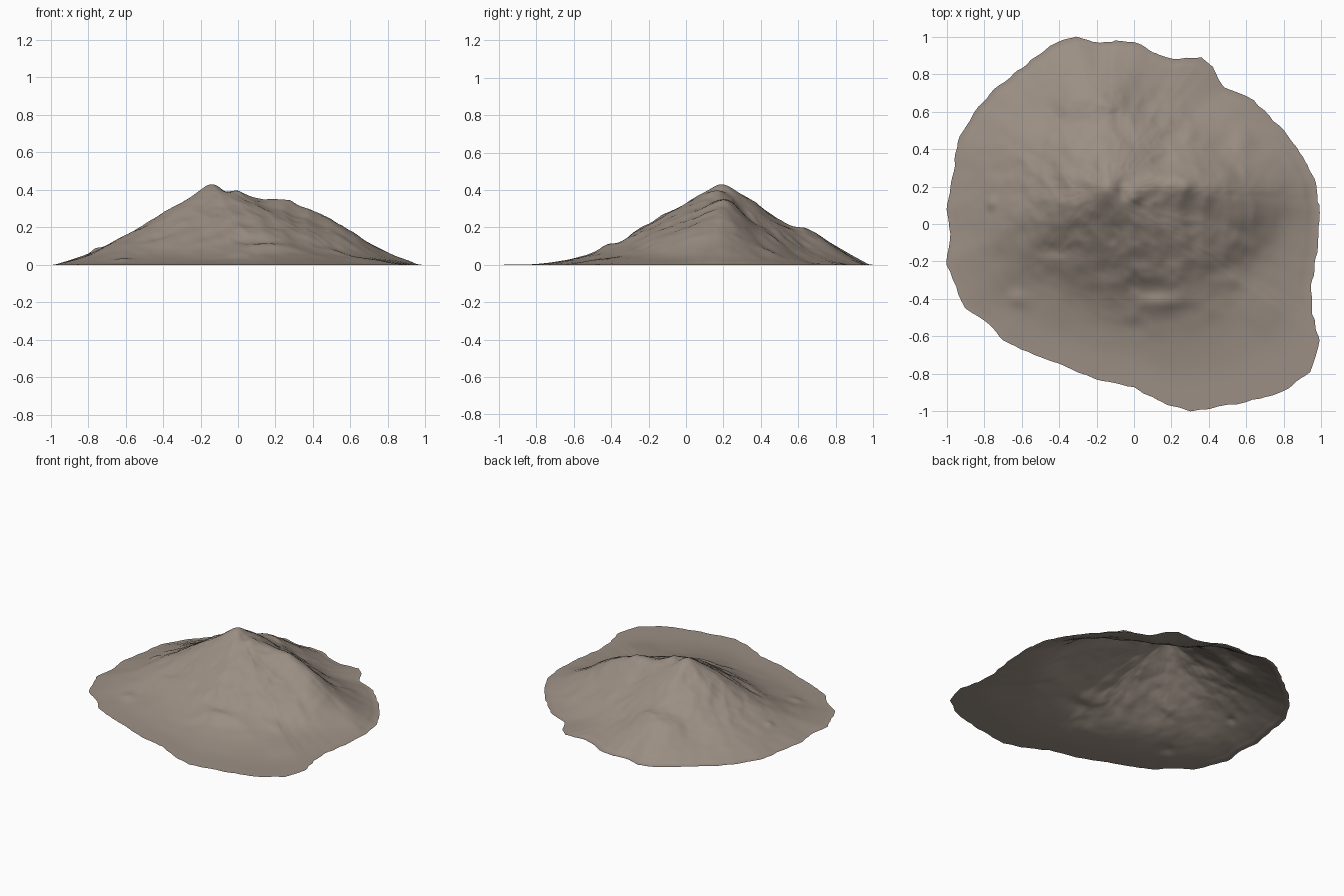
import bpy, bmesh, math
from mathutils import Vector, noise

if "Cube" in bpy.data.objects:
    bpy.data.objects.remove(bpy.data.objects["Cube"])

PEAK = Vector((-0.14, 0.19))

# Foot outline of the mountain, counter-clockwise from the east
OUTLINE = [(0.99, .1), (.97, .22), (.9, .36), (.8, .5), (.64, .66), (.48, .73), (.42, .84),
           (.36, .89), (.24, .88), (.12, .91), (0, .97), (-.1, .98), (-.2, .97), (-.31, 1),
           (-.45, .95), (-.6, .83), (-.72, .74), (-.85, .6), (-.94, .44), (-.97, .25),
           (-1, .08), (-.98, -.05), (-1, -.22), (-.9, -.45), (-.78, -.53), (-.7, -.62),
           (-.5, -.71), (-.2, -.83), (0, -.87), (.15, -.95), (.3, -1), (.6, -.95), (.8, -.89),
           (.94, -.79), (.99, -.62), (.95, -.48), (.95, -.3), (.98, -.15)]

# Slope profiles: direction from the peak (degrees), heights at 20, 40, 60, 80 % of the way out
SLOPES = [(0, .36, .33, .222, .09), (30, .33, .225, .12, .035), (60, .34, .225, .105, .03),
          (95, .345, .235, .18, .085), (130, .33, .225, .13, .055), (165, .33, .22, .13, .055),
          (203, .325, .215, .12, .045), (235, .31, .18, .07, .018), (270, .31, .18, .06, .01),
          (300, .31, .175, .058, .008), (320, .315, .185, .065, .01), (340, .335, .26, .155, .045)]

# Crags, knolls and gullies: x, y, height, radius along x, radius along y
BUMPS = [(-.14, .19, .02, .05, .06), (0, .15, .022, .035, .05), (.25, .20, .015, .06, .05),
         (-.07, .18, -.012, .025, .05), (.13, .17, -.015, .04, .05), (.15, -.42, .016, .12, .04),
         (.10, -.34, -.014, .12, .05), (-.76, .11, .013, .025, .03), (-.62, -.40, .012, .05, .04),
         (-.02, -.49, .01, .06, .04), (-.18, -.25, -.012, .08, .04), (-.42, -.14, -.015, .09, .04),
         (.50, -.30, .01, .07, .04), (.30, .46, .012, .04, .05), (.58, .45, .012, .05, .06)]


def catmull(a, b, c, d, t):
    return b + .5 * t * (c - a + t * (2 * a - 5 * b + 4 * c - d + t * (3 * (b - c) + d - a)))


def slope_profile(deg):
    """Blend the neighbouring slope profiles for a direction."""
    n = len(SLOPES)
    i = max(k for k in range(n) if SLOPES[k][0] <= deg)
    span = (SLOPES[(i + 1) % n][0] - SLOPES[i][0]) % 360
    t = (deg - SLOPES[i][0]) / span
    mid = [catmull(*(SLOPES[(i + k) % n][j] for k in (-1, 0, 1, 2)), t) for j in range(1, 5)]
    return [.41] + mid + [0]


def height(prof, t, x, y):
    p = [prof[1]] + prof + [0]          # mirrored start gives a rounded summit
    i = min(int(t * 5), 4)
    z = catmull(*p[i:i + 4], t * 5 - i)
    for bx, by, h, rx, ry in BUMPS:
        z += h * math.exp(-((x - bx) / rx) ** 2 - ((y - by) / ry) ** 2)
    # rocky roughness, stronger on the high ground
    v = Vector((x, y, 0))
    rough = .012 * noise.fractal(v * 5, 1, 2, 5) + .01 * (.2 - abs(noise.noise(v * 8 + Vector((3, 7, 1)))))
    z += rough * min(1, max(z, 0) / .15) * min(1, t / .15)
    return max(z, 0)


# Mountain: rings of vertices spreading from the peak to the outline
STEPS, RINGS, BLUR = 6, 80, 14
rim = []
for k, a in enumerate(OUTLINE):
    a, b = Vector(a), Vector(OUTLINE[(k + 1) % len(OUTLINE)])
    for s in range(STEPS):
        p = a.lerp(b, s / STEPS)
        if s:
            p *= 1 + .012 * noise.noise(Vector((p.x, p.y, 0)) * 14)
        rim.append(Vector((max(-1, min(1, p.x)), max(-1, min(1, p.y)))))

# Softened reach of each direction keeps outline notches from creasing the slopes
reach = [(p - PEAK).length for p in rim]
soft = [sum(reach[(k + j) % len(rim)] for j in range(-BLUR, BLUR + 1)) / (2 * BLUR + 1)
        for k in range(len(rim))]

bm = bmesh.new()
top = bm.verts.new((PEAK.x, PEAK.y, height(slope_profile(0), 0, *PEAK)))
spokes = []
for p, far, near in zip(rim, reach, soft):
    d = p - PEAK
    angle = math.degrees(math.atan2(d.y, d.x))
    spoke = []
    for r in range(1, RINGS + 1):
        t = r / RINGS
        q = PEAK + d * t
        # wander the direction a little so that ridges do not run dead straight
        bend = 9 * noise.noise(Vector((q.x * 3, q.y * 3, 5))) * min(1, t * 4)
        reach_t = min(1, t * (far / near * (1 - t ** 3) + t ** 3))
        z = height(slope_profile((angle + bend) % 360), reach_t, q.x, q.y)
        spoke.append(bm.verts.new((q.x, q.y, z * min(1, (1 - t) / .06))))
    spokes.append(spoke)
for s, n in zip(spokes, spokes[1:] + spokes[:1]):
    bm.faces.new((top, s[0], n[0]))
    for r in range(RINGS - 1):
        bm.faces.new((s[r], s[r + 1], n[r + 1], n[r]))
for f in bm.faces:
    f.smooth = True

mesh = bpy.data.meshes.new("mountain")
bm.to_mesh(mesh)
bm.free()
mountain = bpy.data.objects.new("mountain", mesh)
bpy.context.collection.objects.link(mountain)

rock = bpy.data.materials.new("grey_brown_rock")
rock.diffuse_color = (.33, .275, .23, 1)
rock.use_nodes = True
rock.node_tree.nodes["Principled BSDF"].inputs["Base Color"].default_value = rock.diffuse_color
mesh.materials.append(rock)
